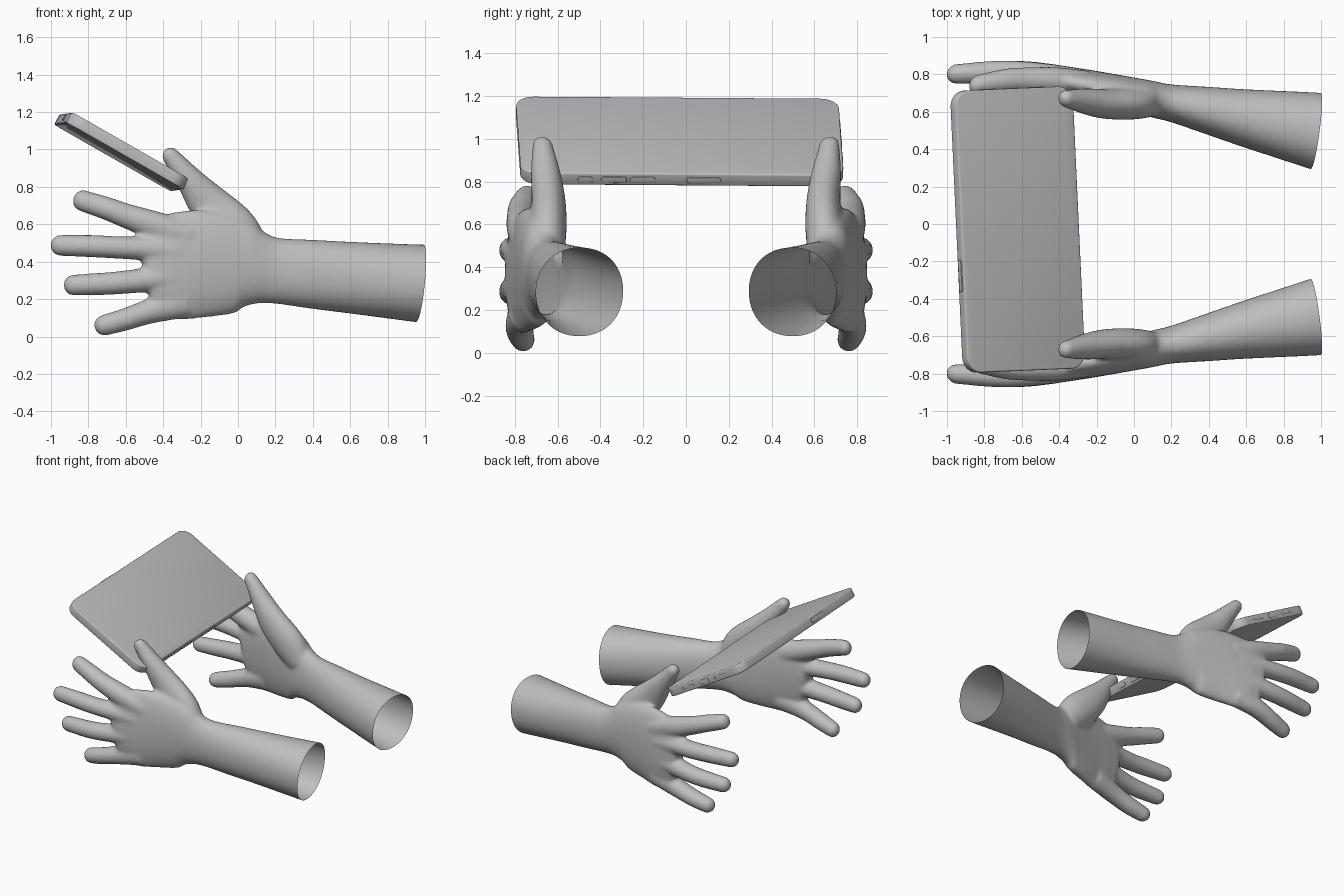
import bpy
import bmesh
from math import pi, sin, cos, copysign
from mathutils import Vector, Matrix

if "Cube" in bpy.data.objects:
    bpy.data.objects.remove(bpy.data.objects["Cube"])

grey = bpy.data.materials.new("plain_grey")
grey.use_nodes = True
grey.diffuse_color = (0.52, 0.52, 0.52, 1)
grey.node_tree.nodes["Principled BSDF"].inputs["Base Color"].default_value = (0.52, 0.52, 0.52, 1)


def add_object(name, mesh):
    ob = bpy.data.objects.new(name, mesh)
    bpy.context.collection.objects.link(ob)
    mesh.materials.clear()
    mesh.materials.append(grey)
    return ob


def spline(points, steps=5):
    """Catmull-Rom interpolation of section tuples."""
    pts = [Vector(p) for p in points]
    pts = [pts[0] * 2 - pts[1]] + pts + [pts[-1] * 2 - pts[-2]]
    out = []
    for a, b, c, d in zip(pts, pts[1:], pts[2:], pts[3:]):
        for i in range(steps):
            t = i / steps
            out.append((b * 2 + (c - a) * t + (a * 2 - b * 5 + c * 4 - d) * t * t
                        + (b * 3 - a - c * 3 + d) * t ** 3) / 2)
    return out + [pts[-2]]


def limb(bm, points, power=1.0, sides=24):
    """Loft oval sections (x, y, z, y radius, upright radius) with a rounded far end."""
    path = spline(points)
    centres = [Vector(p[:3]) for p in path]
    rings = []
    for i, p in enumerate(path):
        tangent = (centres[min(i + 1, len(path) - 1)] - centres[max(i - 1, 0)]).normalized()
        rings.append((centres[i], tangent, p[3], p[4]))
    c, t, ry, rz = rings[-1]
    for k in range(1, 6):
        a = k * pi / 2 / 5.5
        rings.append((c + t * ry * sin(a), t, ry * cos(a), rz - ry * (1 - cos(a))))
    loops = []
    for c, t, ry, rz in rings:
        up = t.cross(Vector((0, 1, 0))).normalized()
        loop = []
        for j in range(sides):
            a = 2 * pi * j / sides
            u, v = [copysign(abs(f) ** power, f) for f in (cos(a), sin(a))]
            loop.append(bm.verts.new(c + up * (rz * u) + Vector((0, ry * v, 0))))
        loops.append(loop)
    for a, b in zip(loops, loops[1:]):
        for j in range(sides):
            k = (j + 1) % sides
            bm.faces.new((a[j], a[k], b[k], b[j]))
    bm.faces.new(loops[0])
    bm.faces.new(loops[-1])


# Hand: forearm running into the palm, four fingers and a thumb, fused into one skin
bm = bmesh.new()
limb(bm, [(1.08, -0.471, 0.278, 0.222, 0.216), (0.97, -0.494, 0.284, 0.209, 0.208),
          (0.6, -0.563, 0.315, 0.157, 0.191), (0.4, -0.604, 0.333, 0.129, 0.184),
          (0.2, -0.645, 0.352, 0.101, 0.176), (0.1, -0.667, 0.367, 0.098, 0.2),
          (0, -0.69, 0.382, 0.093, 0.258), (-0.2, -0.735, 0.388, 0.083, 0.288),
          (-0.36, -0.767, 0.37, 0.075, 0.282), (-0.44, -0.78, 0.355, 0.067, 0.24)],
     power=0.94, sides=48)

fingers = [
    [(-0.25, -0.75, 0.53, 0.07, 0.08), (-0.42, -0.766, 0.585, 0.073, 0.078),
     (-0.6, -0.77, 0.646, 0.067, 0.066), (-0.7, -0.764, 0.684, 0.064, 0.062),
     (-0.83, -0.745, 0.726, 0.054, 0.057)],
    [(-0.3, -0.765, 0.45, 0.07, 0.07), (-0.5, -0.795, 0.469, 0.067, 0.064),
     (-0.66, -0.81, 0.477, 0.064, 0.06), (-0.78, -0.81, 0.483, 0.061, 0.06),
     (-0.95, -0.802, 0.487, 0.053, 0.056)],
    [(-0.3, -0.765, 0.32, 0.07, 0.07), (-0.48, -0.795, 0.303, 0.067, 0.066),
     (-0.62, -0.81, 0.289, 0.064, 0.062), (-0.73, -0.81, 0.281, 0.061, 0.06),
     (-0.88, -0.8, 0.275, 0.053, 0.056)],
    [(-0.28, -0.755, 0.19, 0.068, 0.09), (-0.44, -0.776, 0.145, 0.066, 0.071),
     (-0.53, -0.778, 0.116, 0.065, 0.063), (-0.61, -0.773, 0.089, 0.063, 0.06),
     (-0.715, -0.762, 0.06, 0.055, 0.056)],
    [(0.08, -0.655, 0.45, 0.085, 0.1), (-0.02, -0.645, 0.573, 0.087, 0.127),
     (-0.15, -0.642, 0.703, 0.08, 0.112), (-0.255, -0.655, 0.833, 0.07, 0.076),
     (-0.36, -0.67, 0.965, 0.048, 0.047)],
]
for finger in fingers:
    limb(bm, finger)
bmesh.ops.recalc_face_normals(bm, faces=bm.faces)
rough = bpy.data.meshes.new("front_hand_rough")
bm.to_mesh(rough)
bm.free()
helper = add_object("hand_helper", rough)
helper.hide_render = True
remesh = helper.modifiers.new("fuse", "REMESH")
remesh.mode = "VOXEL"
remesh.voxel_size = 0.012
soften = helper.modifiers.new("soften", "SMOOTH")
soften.factor = 0.5
soften.iterations = 8
bpy.context.view_layer.update()
skin = bpy.data.meshes.new_from_object(helper.evaluated_get(bpy.context.evaluated_depsgraph_get()))
bpy.data.objects.remove(helper)

# Cut the forearm open along its slanted end
bm = bmesh.new()
bm.from_mesh(skin)
bmesh.ops.bisect_plane(bm, geom=bm.verts[:] + bm.edges[:] + bm.faces[:], clear_outer=True,
                       plane_co=(0.972, -0.5, 0.285), plane_no=(1, 0.134, -0.1))
for f in bm.faces:
    f.smooth = True
bm.to_mesh(skin)
skin.name = "front_hand"
add_object("front_hand", skin)

# Second hand is the mirror image
bmesh.ops.scale(bm, vec=(1, -1, 1), verts=bm.verts)
bmesh.ops.reverse_faces(bm, faces=bm.faces)
mirrored = bpy.data.meshes.new("back_hand")
bm.to_mesh(mirrored)
bm.free()
add_object("back_hand", mirrored)

# Handset frame: local x across, y along, z out of the screen
along = Vector((-0.046, 1, -0.007)).normalized()
across = Vector((0.868, 0.036, -0.496))
across = (across - along * across.dot(along)).normalized()
out = across.cross(along)
frame = Matrix((across, along, out)).transposed().to_4x4()
frame.translation = (-0.622, -0.03, 0.987)
WIDTH, LENGTH, THICK = 0.725, 1.51, 0.064


def slab(name, centre, size, axis, radius, rim):
    """Box with corners rounded around one axis and softened rims."""
    bm = bmesh.new()
    bmesh.ops.create_cube(bm, size=1)
    bmesh.ops.scale(bm, vec=size, verts=bm.verts)
    corners = [e for e in bm.edges
               if abs((e.verts[0].co - e.verts[1].co).normalized()[axis]) > 0.9]
    bmesh.ops.bevel(bm, geom=corners, offset=radius, segments=8, profile=0.5, affect="EDGES")
    bm.normal_update()
    rims = [e for e in bm.edges
            if sorted(abs(f.normal[axis]) > 0.9 for f in e.link_faces) == [False, True]]
    bmesh.ops.bevel(bm, geom=rims, offset=rim, segments=3, profile=0.5, affect="EDGES")
    bmesh.ops.translate(bm, vec=centre, verts=bm.verts)
    bmesh.ops.transform(bm, matrix=frame, verts=bm.verts)
    mesh = bpy.data.meshes.new(name)
    bm.to_mesh(mesh)
    bm.free()
    ob = add_object(name, mesh)
    bpy.ops.object.select_all(action="DESELECT")
    ob.select_set(True)
    bpy.context.view_layer.objects.active = ob
    bpy.ops.object.shade_smooth_by_angle(angle=0.6)


slab("handset_body", (0, 0, 0), (WIDTH, LENGTH, THICK), 2, 0.085, 0.008)

# Side buttons and tray on the long edges
for name, side, y, length in (("switch", 1, -0.455, 0.07), ("volume_up_button", 1, -0.32, 0.12),
                              ("volume_down_button", 1, -0.185, 0.12), ("card_tray", 1, 0.1, 0.16),
                              ("power_button", -1, -0.235, 0.17)):
    slab(name, (side * WIDTH / 2, y, 0), (0.012, length, 0.03), 0, 0.013, 0.002)

# Socket and sound slots on the short end
for name, x, length in (("charging_socket", 0, 0.09), ("sound_slot_a", -0.15, 0.11),
                        ("sound_slot_b", 0.15, 0.11)):
    slab(name, (x, LENGTH / 2, 0), (length, 0.006, 0.03 if x == 0 else 0.014), 1, 0.006, 0.001)
